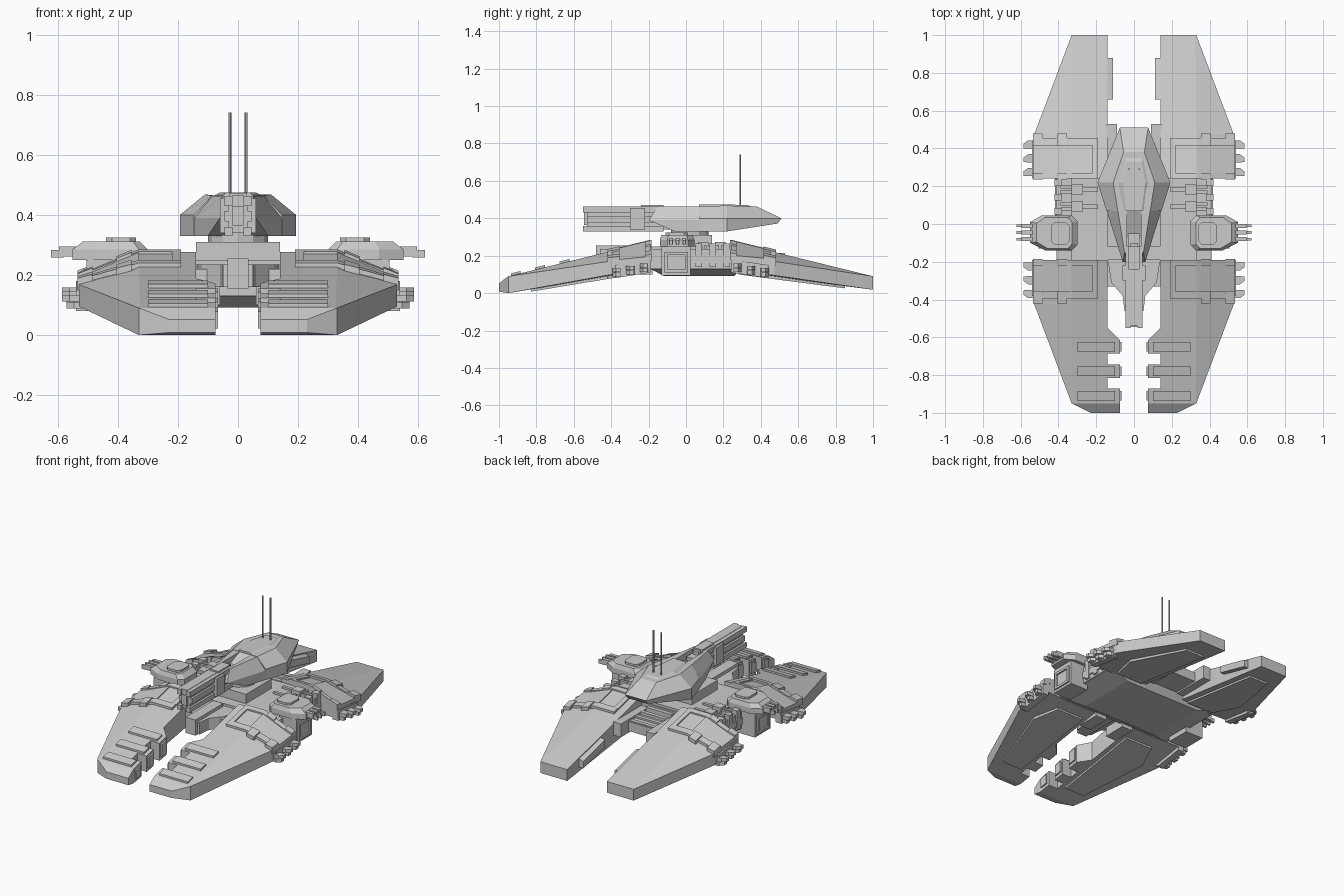
import bpy, bmesh, math

grey = bpy.data.materials.new("hull_grey")
grey.diffuse_color = (0.6, 0.6, 0.6, 1)


def loft(name, rings, mirror=True):
    """Skin a list of equal-length point rings, cap both ends."""
    bm = bmesh.new()
    vs = [[bm.verts.new(p) for p in r] for r in rings]
    n = len(rings[0])
    for a, b in zip(vs, vs[1:]):
        for i in range(n):
            j = (i + 1) % n
            bm.faces.new((a[i], a[j], b[j], b[i]))
    bm.faces.new(vs[0])
    bm.faces.new(vs[-1])
    bmesh.ops.recalc_face_normals(bm, faces=bm.faces)
    me = bpy.data.meshes.new(name)
    bm.to_mesh(me)
    bm.free()
    me.materials.append(grey)
    ob = bpy.data.objects.new(name, me)
    bpy.context.collection.objects.link(ob)
    if mirror:
        ob.modifiers.new("mirror", 'MIRROR')
    return ob


def box(name, x0, x1, y0, y1, z0, z1, mirror=True):
    return loft(name, [[(x0, y0, z), (x1, y0, z), (x1, y1, z), (x0, y1, z)]
                       for z in (z0, z1)], mirror)


def prism(name, pts, z0, z1, mirror=False):
    return loft(name, [[(x, y, z) for x, y in pts] for z in (z0, z1)], mirror)


# Wing surface heights: s = -1 front wing, s = 1 rear wing
def top(s, x, y):
    k = 0.25 + 0.7 * max(0, 0.43 - abs(y))
    return 0.09 + 0.245 * ((0.95 if s < 0 else 1.0) - abs(y)) - k * max(0, x - 0.33)


def bot(s, x, y):
    z = (0.165 * (0.95 - abs(y)) if s < 0 else 0.018 + 0.13 * (1 - abs(y)))
    return max(z, 0.0) + 0.04 * max(0, x - 0.33)


def wing_ring(s, y, x0, x1):
    c = min(0.33, x1 - 0.004)
    return [(x, y, top(s, x, y)) for x in (x0, c, x1)] + \
           [(x, y, bot(s, x, y)) for x in (x1, c, x0)]


def strip(name, s, x0, x1, y0, y1, h, sink=0.02):
    """Plate lying on the wing top, bent over the crease."""
    xs = [x0] + ([0.33] if x0 < 0.33 < x1 else []) + [x1]
    return loft(name, [[(x, y0, top(s, x, y0) - sink), (x, y1, top(s, x, y1) - sink),
                        (x, y1, top(s, x, y1) + h), (x, y0, top(s, x, y0) + h)] for x in xs])


# Main wings
tip = wing_ring(-1, -1.0, 0.14, 0.23)
tip = [(x, y, 0.052 if i < 3 else 0.008) for i, (x, y, z) in enumerate(tip)]
loft("front_wing", [tip] + [wing_ring(-1, y, 0.14, x)
                            for y, x in ((-0.95, 0.33), (-0.42, 0.53), (-0.19, 0.53))])
loft("rear_wing", [wing_ring(1, y, 0.14, x)
                   for y, x in ((1.0, 0.33), (0.47, 0.53), (0.24, 0.53))])

# Inner teeth and cross plates of the front wings
for y0, y1 in ((-0.685, -0.615), (-0.815, -0.745), (-0.95, -0.87)):
    loft("wing_tooth", [[(0.075, y, bot(-1, 0, y)), (0.145, y, bot(-1, 0, y)),
                         (0.145, y, top(-1, 0, y)), (0.075, y, top(-1, 0, y))]
                        for y in (y0, y1)])
    ym = (y0 + y1) / 2
    strip("cross_plate", -1, 0.10, 0.30, ym - 0.026, ym + 0.026, 0.012)
    loft("tooth_cap", [[(0.066, y, bot(-1, 0, y) + 0.02), (0.08, y, bot(-1, 0, y) + 0.02),
                        (0.08, y, top(-1, 0, y) - 0.015), (0.066, y, top(-1, 0, y) - 0.015)]
                       for y in (ym - 0.025, ym + 0.025)])
loft("tooth_tip", [[(0.075, y, a), (0.145, y, a), (0.145, y, b), (0.075, y, b)]
                   for y, a, b in ((-1, 0.008, 0.052), (-0.95, 0, 0.09))])
loft("tooth_gusset", [[(x, y, f(-1, 0, y)) for x, y in
                       ((0.145, -0.545), (0.075, -0.615), (0.145, -0.615))] for f in (bot, top)])

# Underside armour plates
for s, pts in ((-1, ((0.17, -0.83), (0.31, -0.83), (0.42, -0.42), (0.36, -0.27), (0.17, -0.27))),
               (1, ((0.18, 0.85), (0.31, 0.85), (0.42, 0.47), (0.36, 0.28), (0.18, 0.28)))):
    loft("under_plate", [[(x, y, bot(s, min(x, 0.33), y) + d) for x, y in pts]
                         for d in (0.03, -0.012)])

# Shoulder bands, clamps and side fingers on each wing
for s, near, far in ((-1, 0.19, 0.40), (1, 0.24, 0.46)):
    def band(name, x0, x1, a, b, h):
        strip(name, s, x0, x1, s * a, s * b, h)
    band("shoulder_plate", 0.33, 0.535, near, far - 0.03, 0.006)
    band("shoulder_rail", 0.19, 0.52, far - 0.045, far - 0.005, 0.014)
    band("shoulder_rail", 0.19, 0.52, near, near + 0.03, 0.009)
    band("shoulder_edge", 0.19, 0.22, near, far - 0.02, 0.009)
    for x in (0.355, 0.485):
        band("shoulder_clamp", x, x + 0.05, far - 0.045, far + 0.02, 0.022)
        band("shoulder_clamp", x, x + 0.05, near - 0.005, near + 0.03, 0.016)
    for i in range(3):
        y = s * (near + 0.035 + 0.073 * i)
        z = 0.147 - 0.012 * i
        for dz, reach in ((0, 0.585), (-0.024, 0.57)):
            loft("side_finger", [[(x, y + s * (o - w), z + dz - 0.011), (x, y + s * (o + w), z + dz - 0.011),
                                  (x, y + s * (o + w), z + dz + 0.011), (x, y + s * (o - w), z + dz + 0.011)]
                                 for x, w, o in ((0.50, 0.022, 0), (reach - 0.025, 0.022, 0), (reach, 0.012, -0.008))])
    y0, y1 = s * near, s * (far - 0.02)
    loft("finger_mount", [[(0.5, y, z - 0.05), (0.54, y, z - 0.05), (0.54, y, z + 0.02), (0.5, y, z + 0.02)]
                          for y, z in ((y0, 0.16), (y1, 0.13))])

# Rear inner side plates and tail plates
loft("rear_inner_plate", [[(0.11, y, top(1, 0, y) - 0.06), (0.145, y, top(1, 0, y) - 0.06),
                           (0.145, y, top(1, 0, y) - 0.005), (0.11, y, top(1, 0, y) - 0.015)]
                          for y in (0.66, 0.88)])
box("tail_plate", 0.19, 0.29, 0.98, 1.0, 0.035, 0.07)

# Central hull with bevelled belly
box("hull", -0.41, 0.41, -0.2, 0.25, 0.13, 0.235, False)
loft("belly", [[(-a, y0, z), (a, y0, z), (a, y1, z), (-a, y1, z)]
               for a, y0, y1, z in ((0.27, -0.12, 0.26, 0.092), (0.41, -0.2, 0.29, 0.135))], False)
box("hull_deck", -0.33, 0.33, -0.19, 0.24, 0.23, 0.25, False)
box("turret_base", -0.14, 0.14, -0.12, 0.14, 0.24, 0.31, False)
prism("turret_neck", [(0.1 * math.cos(i * math.pi / 6), 0.02 + 0.1 * math.sin(i * math.pi / 6))
                      for i in range(12)], 0.30, 0.34)
prism("hull_nose", [(-0.14, -0.18), (-0.12, -0.31), (-0.06, -0.38), (-0.05, -0.46),
                    (0.05, -0.46), (0.06, -0.38), (0.12, -0.31), (0.14, -0.18)], 0.16, 0.235)
box("nose_block", -0.035, 0.035, -0.48, -0.2, 0.155, 0.255, False)
box("nose_side", 0.06, 0.14, -0.33, -0.18, 0.10, 0.22)

# Stern deck with louvres between the rear wings
box("stern_deck", -0.15, 0.15, 0.2, 0.45, 0.14, 0.2, False)
box("stern_cheek", 0.09, 0.145, 0.24, 0.53, 0.13, 0.215)
for i in range(4):
    y = 0.25 + 0.055 * i
    box("stern_louvre", -0.09, 0.09, y, y + 0.025, 0.19, 0.225 - 0.007 * i, False)

# Deck fittings
for y in (0.065, 0.155):
    box("deck_box", 0.27, 0.33, y, y + 0.055, 0.24, 0.272)
    for d in (0.006, 0.032):
        box("deck_pipe", 0.33, 0.39, y + d, y + d + 0.016, 0.23, 0.255)
    box("deck_pipe", 0.19, 0.28, y + 0.018, y + 0.038, 0.24, 0.262)
for y in (0.05, 0.125, 0.2):
    box("hull_side_rib", 0.38, 0.42, y, y + 0.035, 0.14, 0.265)
box("hull_side_rail", 0.38, 0.418, 0.02, 0.25, 0.16, 0.2)

# Side pods with triple guns
box("pod_body", 0.38, 0.505, -0.13, 0.025, 0.095, 0.25)
for y0, y1, z0, z1 in ((-0.115, 0.01, 0.11, 0.125), (-0.115, 0.01, 0.205, 0.22),
                       (-0.115, -0.1, 0.11, 0.22), (-0.005, 0.01, 0.11, 0.22)):
    box("pod_frame", 0.5, 0.515, y0, y1, z0, z1)
pod = [(0.3, -0.11), (0.33, -0.14), (0.47, -0.14), (0.55, -0.1), (0.55, 0.01),
       (0.49, 0.045), (0.33, 0.045), (0.3, 0.015)]
loft("pod_turret", [[(x, y, z) for x, y in pod] for z in (0.25, 0.285)] +
     [[(0.41 + (x - 0.41) * 0.75, -0.05 + (y + 0.05) * 0.9, 0.312) for x, y in pod]])
prism("pod_cap", [(0.34, -0.09), (0.36, -0.11), (0.42, -0.11), (0.44, -0.09), (0.44, -0.01),
                  (0.42, 0.01), (0.36, 0.01), (0.34, -0.01)], 0.3, 0.325, mirror=True)
for y in (-0.08, -0.045, -0.01):
    box("pod_gun", 0.49, 0.595, y - 0.011, y + 0.011, 0.262, 0.295)
    box("pod_barrel", 0.58, 0.622, y - 0.007, y + 0.007, 0.258, 0.283)


# Upper turret: faceted shell with two forward arms around the gun slot
def both(pts):
    return pts + [(-x, y, z) for x, y, z in reversed(pts)]


loft("turret_shell", [
    both([(0.146, 0.07, 0.33), (0.193, 0.22, 0.33), (0.07, 0.49, 0.372)]),
    both([(0.146, 0.07, 0.40), (0.193, 0.22, 0.40), (0.075, 0.51, 0.40)]),
    both([(0.086, 0.07, 0.464), (0.11, 0.22, 0.468), (0.055, 0.38, 0.462)])], False)
loft("turret_arm", [[(0.038, 0.075, z), (a, 0.075, z), (b, y, z), (0.038, y, z)]
                    for a, b, y, z in ((0.146, 0.10, -0.06, 0.33), (0.146, 0.06, -0.2, 0.39),
                                       (0.086, 0.05, -0.15, 0.462))])
loft("slot_ramp", [[(-0.04, y, 0.33), (0.04, y, 0.33), (0.04, y, z), (-0.04, y, z)]
                   for y, z in ((0.075, 0.464), (-0.06, 0.41))], False)
loft("turret_roof", [
    both([(0.06, 0.07, 0.455), (0.1, 0.22, 0.455), (0.05, 0.37, 0.455)]),
    both([(0.04, 0.07, 0.474), (0.06, 0.22, 0.474), (0.04, 0.33, 0.47)])], False)

# Main gun
box("gun_core", -0.032, 0.032, -0.53, -0.05, 0.34, 0.44, False)
for z0, z1, y in ((0.33, 0.36, -0.55), (0.378, 0.412, -0.53), (0.43, 0.462, -0.55)):
    box("gun_rail", 0.018, 0.045, y, -0.12, z0, z1)
box("gun_muzzle", -0.018, 0.018, -0.545, -0.5, 0.365, 0.43, False)
box("gun_top_rail", -0.02, 0.02, -0.54, -0.1, 0.43, 0.464, False)
box("gun_collar", -0.06, 0.06, -0.3, -0.22, 0.34, 0.455, False)
box("gun_top_block", -0.03, 0.03, -0.24, -0.12, 0.45, 0.472, False)

# Antennas
loft("antenna", [[(0.027 + 0.005 * math.cos(i * math.pi / 3), 0.29 + 0.005 * math.sin(i * math.pi / 3), z)
                  for i in range(6)] for z in (0.46, 0.74)])
